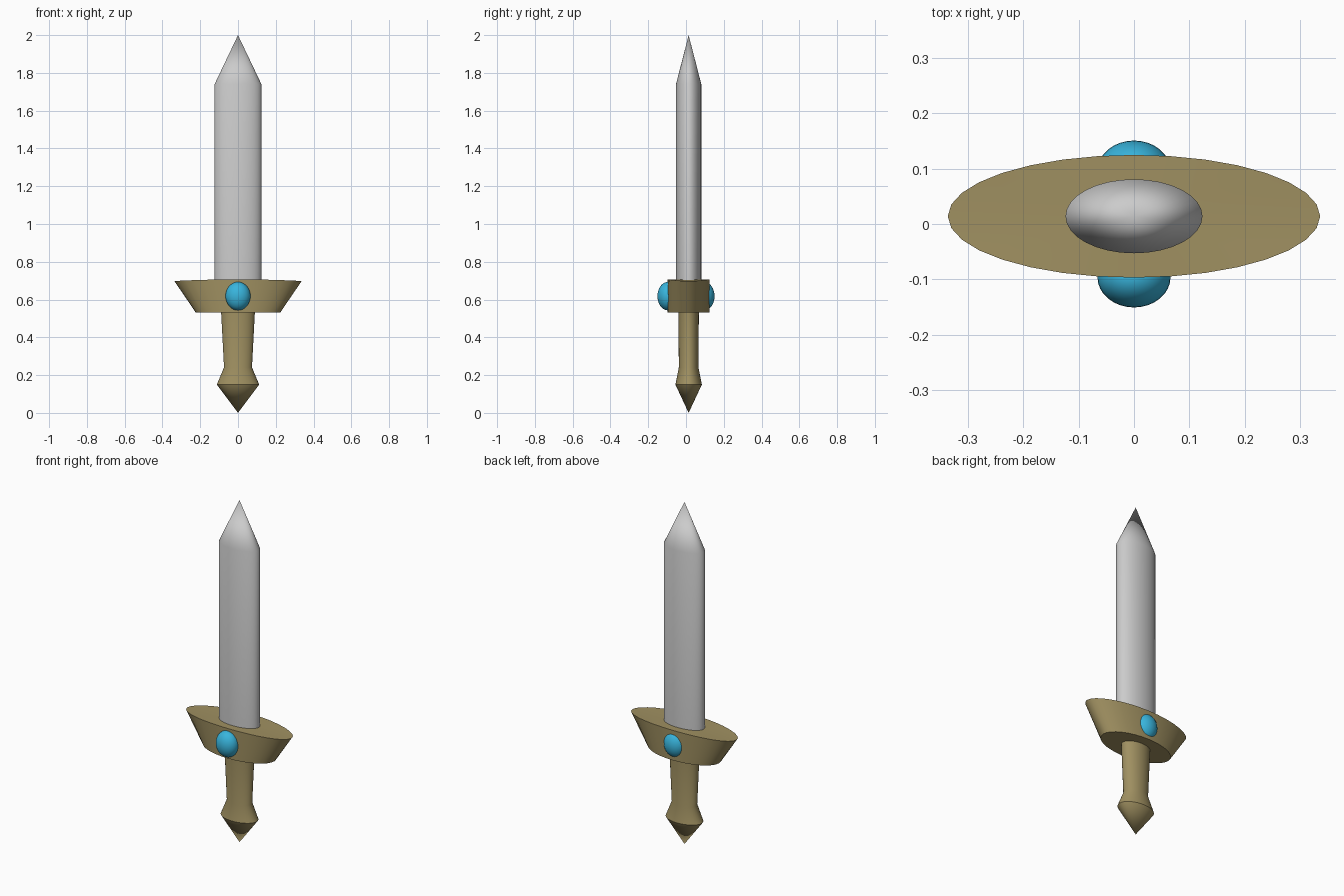
import bpy, bmesh, math

if "Cube" in bpy.data.objects:
    bpy.data.objects.remove(bpy.data.objects["Cube"])

CY = 0.014      # depth centre of blade, guard and grip
SEG = 32


def material(name, rgb):
    m = bpy.data.materials.new(name)
    m.diffuse_color = (*rgb, 1)
    m.use_nodes = True
    m.node_tree.nodes["Principled BSDF"].inputs["Base Color"].default_value = m.diffuse_color
    return m


def finish(ob, mat=None, angle=35):
    if mat:
        ob.data.materials.append(mat)
    bpy.ops.object.select_all(action='DESELECT')
    ob.select_set(True)
    bpy.context.view_layer.objects.active = ob
    bpy.ops.object.shade_smooth_by_angle(angle=math.radians(angle))


def loft(name, rings, mat=None, crown=0.0):
    """Stack of elliptical rings (half x, half y, z); a zero radius makes a point.
    crown lifts the middle of the last ring into a gentle arch."""
    bm = bmesh.new()
    rows = []
    for i, (rx, ry, z) in enumerate(rings):
        if rx == 0:
            rows.append([bm.verts.new((0, CY, z))] * SEG)
            continue
        lift = crown if i == len(rings) - 1 else 0
        row = []
        for k in range(SEG):
            a = 2 * math.pi * k / SEG
            row.append(bm.verts.new((rx * math.cos(a), CY + ry * math.sin(a),
                                     z + lift * math.sin(a) ** 2)))
        rows.append(row)
    for lo, hi in zip(rows, rows[1:]):
        for k in range(SEG):
            n = (k + 1) % SEG
            corners = dict.fromkeys((lo[k], lo[n], hi[n], hi[k]))
            bm.faces.new(list(corners))
    # close open ends with a fan
    for row, ring, lift in ((rows[0], rings[0], 0), (rows[-1], rings[-1], crown)):
        if ring[0] > 0:
            c = bm.verts.new((0, CY, ring[2] + lift))
            for k in range(SEG):
                bm.faces.new((row[k], row[(k + 1) % SEG], c))
    bmesh.ops.recalc_face_normals(bm, faces=bm.faces)
    me = bpy.data.meshes.new(name)
    bm.to_mesh(me)
    bm.free()
    ob = bpy.data.objects.new(name, me)
    bpy.context.collection.objects.link(ob)
    finish(ob, mat)
    return ob


bronze = material("bronze", (0.35, 0.28, 0.12))
blue = material("blue", (0.04, 0.46, 0.72))

# Blade with pointed tip
loft("blade", [(0.124, 0.067, 0.68), (0.124, 0.067, 1.74), (0, 0, 2.0)])

# Crossguard, flaring sideways towards the top
loft("guard", [(0.224, 0.111, 0.532), (0.337, 0.111, 0.698)], bronze, crown=0.009)

# Grip and pointed pommel
loft("grip", [(0, 0, 0), (0.112, 0.070, 0.150), (0.074, 0.052, 0.241),
              (0.090, 0.054, 0.545)], bronze)

# Gems on the front and back of the guard
for name, side in (("front_gem", -1), ("back_gem", 1)):
    bpy.ops.mesh.primitive_uv_sphere_add(segments=32, ring_count=16, radius=1,
                                         location=(0, side * 0.097, 0.618))
    gem = bpy.context.object
    gem.name = name
    gem.scale = (0.066, 0.054, 0.075)
    finish(gem, blue)
